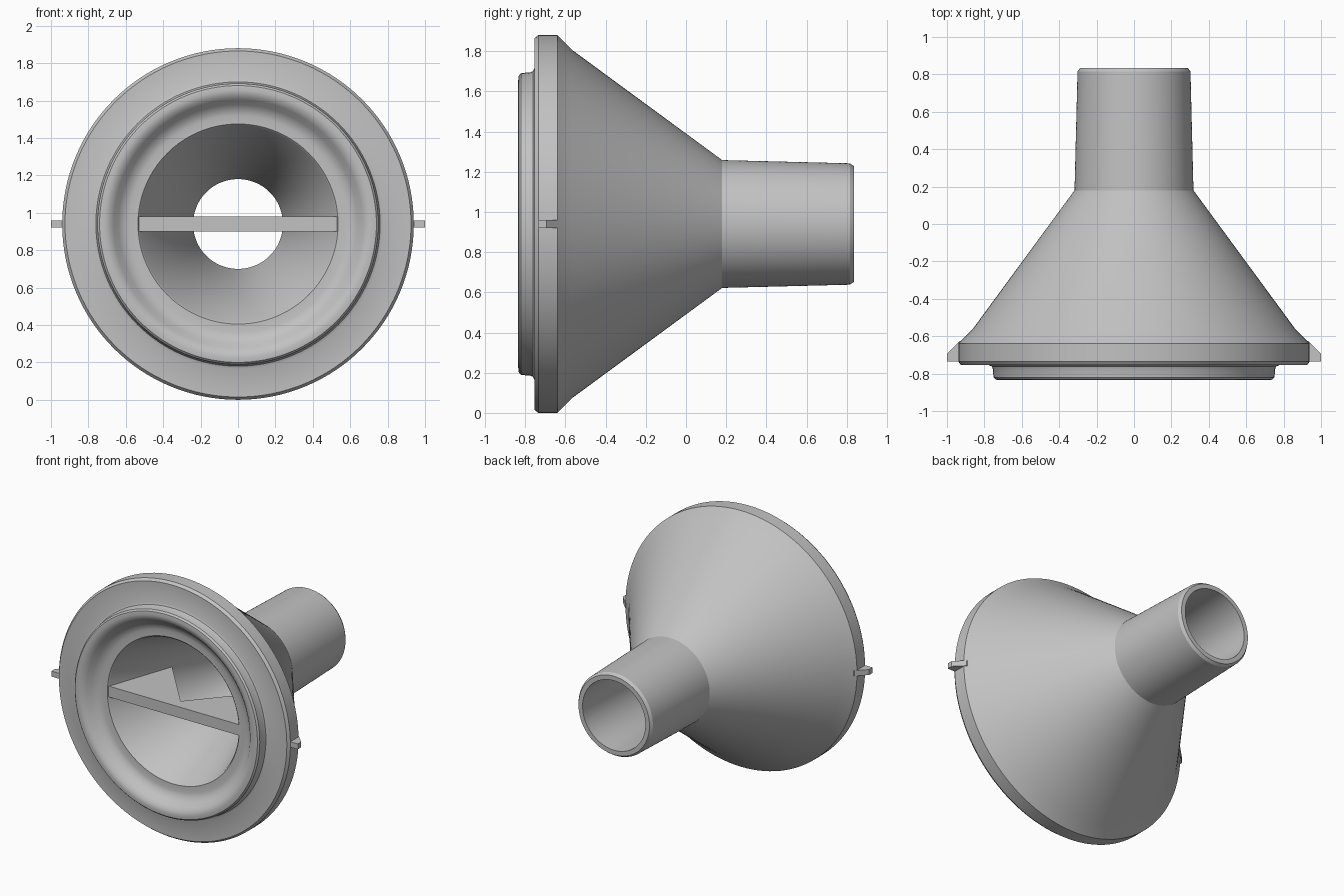
import bpy, bmesh, math
from mathutils import Matrix, Vector

if "Cube" in bpy.data.objects:
    bpy.data.objects.remove(bpy.data.objects["Cube"], do_unlink=True)

AXIS_Z = 0.94
SEGMENTS = 128

grey = bpy.data.materials.new("plain grey")
grey.use_nodes = True
grey.diffuse_color = (0.54, 0.54, 0.54, 1)
grey.node_tree.nodes["Principled BSDF"].inputs["Base Color"].default_value = grey.diffuse_color


def finish(name, bm, smooth=False):
    bmesh.ops.recalc_face_normals(bm, faces=bm.faces[:])
    mesh = bpy.data.meshes.new(name)
    bm.to_mesh(mesh)
    bm.free()
    mesh.materials.append(grey)
    obj = bpy.data.objects.new(name, mesh)
    bpy.context.collection.objects.link(obj)
    obj.location.z = AXIS_Z
    if smooth:
        bpy.ops.object.select_all(action='DESELECT')
        obj.select_set(True)
        bpy.context.view_layer.objects.active = obj
        bpy.ops.object.shade_smooth_by_angle(angle=math.radians(30))
    return obj


def lathe(name, profile):
    """Revolve a closed (radius, y) profile around the y axis."""
    bm = bmesh.new()
    verts = [bm.verts.new((r, y, 0)) for r, y in profile]
    edges = [bm.edges.new((a, b)) for a, b in zip(verts, verts[1:] + verts[:1])]
    bmesh.ops.spin(bm, geom=verts + edges, cent=(0, 0, 0), axis=(0, 1, 0),
                   angle=math.tau, steps=SEGMENTS, use_duplicate=False)
    bmesh.ops.remove_doubles(bm, verts=bm.verts[:], dist=0.0001)
    return finish(name, bm, smooth=True)


def plate(name, outline, thickness):
    """Horizontal plate from an (x, y) outline."""
    bm = bmesh.new()
    face = bm.faces.new([bm.verts.new((x, y, -thickness / 2)) for x, y in outline])
    top = bmesh.ops.extrude_face_region(bm, geom=[face])["geom"]
    bmesh.ops.translate(bm, vec=(0, 0, thickness),
                        verts=[v for v in top if isinstance(v, bmesh.types.BMVert)])
    return finish(name, bm)


# Funnel: flange, cone, spout, bore, mouth and raised sealing lip
outside = [(0.925, -0.755), (0.94, -0.735), (0.94, -0.64), (0.865, -0.565),
           (0.318, 0.18), (0.302, 0.815), (0.288, 0.835)]
bore = [(0.255, 0.835), (0.24, 0.09), (0.525, -0.74), (0.535, -0.75)]
lip = [(0.58, -0.75), (0.61, -0.757), (0.64, -0.78), (0.665, -0.81), (0.69, -0.83),
       (0.715, -0.835), (0.74, -0.832), (0.751, -0.82), (0.755, -0.775),
       (0.76, -0.762), (0.775, -0.755)]
lathe("funnel_body", outside + bore + lip)

# Divider across the mouth with a notched rear edge
plate("mouth_divider", [(-0.535, -0.745), (0.535, -0.745), (0.37, -0.24),
                        (0, -0.665), (-0.37, -0.24)], 0.08)

# Side tabs on the flange
for side, label in ((1, "left"), (-1, "right")):
    plate(label + "_tab", [(side * x, y) for x, y in
          ((0.9, -0.735), (1.0, -0.735), (1.0, -0.695), (0.93, -0.625), (0.9, -0.62))], 0.04)
